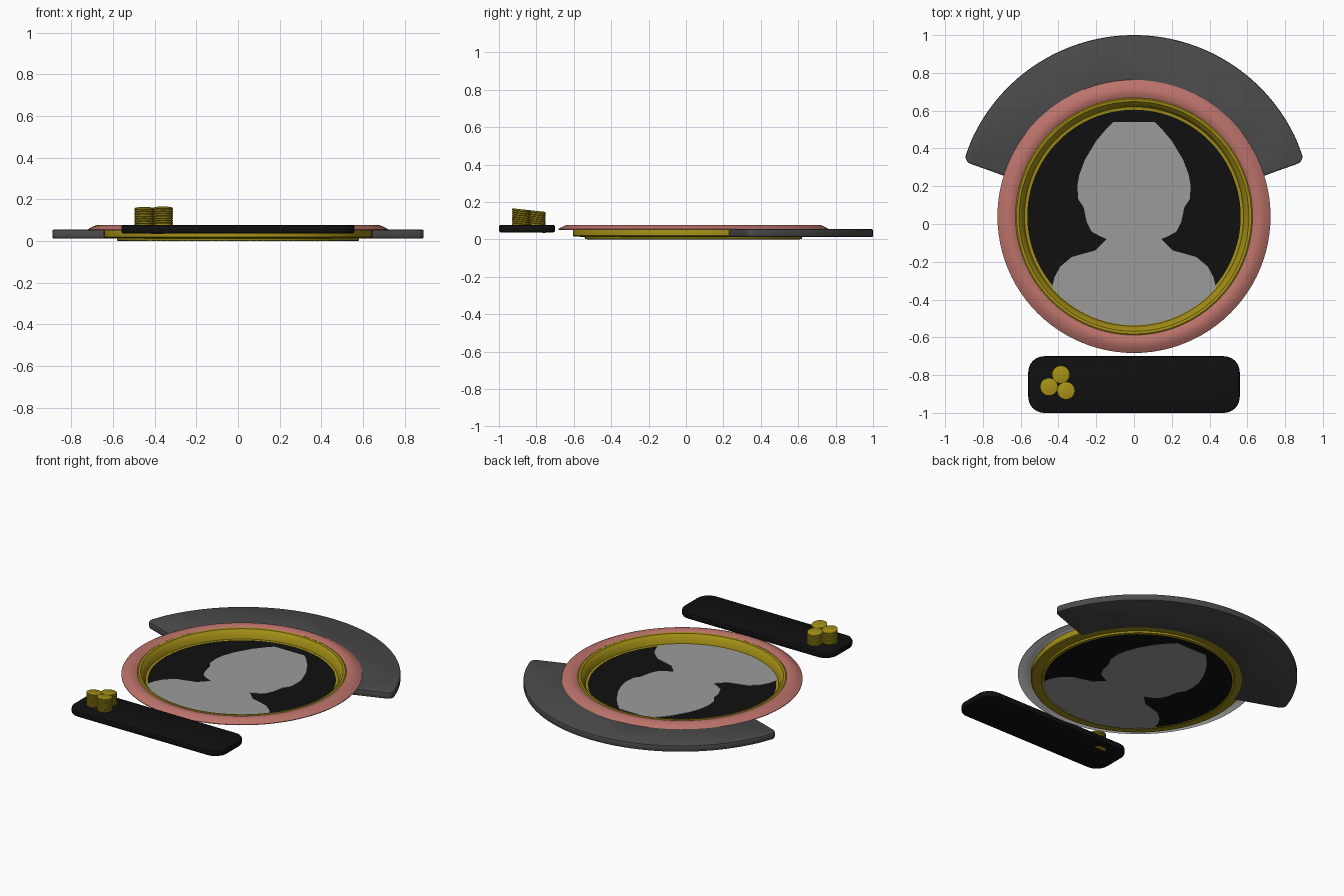
import bpy, bmesh, math
from mathutils import Vector

if "Cube" in bpy.data.objects:
    bpy.data.objects.remove(bpy.data.objects["Cube"])


def material(name, r, g, b):
    m = bpy.data.materials.new(name)
    m.diffuse_color = (r, g, b, 1)
    m.use_nodes = True
    m.node_tree.nodes["Principled BSDF"].inputs["Base Color"].default_value = m.diffuse_color
    return m


BLACK = material("black", 0.005, 0.005, 0.005)
CHARCOAL = material("charcoal", 0.07, 0.07, 0.07)
GREY = material("grey", 0.33, 0.33, 0.33)
PALE = material("pale_grey", 0.75, 0.75, 0.75)
PINK = material("dusty_pink", 0.50, 0.17, 0.145)
GOLD = material("gold", 0.36, 0.27, 0.008)
CY = 0.04  # centre of the round frame on y


def finish(name, bm, mats, angle=35):
    bmesh.ops.recalc_face_normals(bm, faces=bm.faces)
    me = bpy.data.meshes.new(name)
    bm.to_mesh(me)
    bm.free()
    ob = bpy.data.objects.new(name, me)
    bpy.context.collection.objects.link(ob)
    for m in mats:
        me.materials.append(m)
    bpy.ops.object.select_all(action='DESELECT')
    ob.select_set(True)
    bpy.context.view_layer.objects.active = ob
    bpy.ops.object.shade_smooth_by_angle(angle=math.radians(angle))
    return ob


def lathe(name, profile, centre, mats, n=96, closed=True, under=()):
    """Revolve (radius, z) points; profile segments listed in `under` get material 1."""
    bm = bmesh.new()
    rings = []
    for r, z in profile:
        rings.append([bm.verts.new((centre[0] + r * math.cos(2 * math.pi * i / n),
                                    centre[1] + r * math.sin(2 * math.pi * i / n), z))
                      for i in range(n)])
    for k in range(len(rings) if closed else len(rings) - 1):
        a, b = rings[k], rings[(k + 1) % len(rings)]
        for i in range(n):
            j = (i + 1) % n
            f = bm.faces.new((a[i], a[j], b[j], b[i]))
            f.material_index = 1 if k in under else 0
    if not closed:
        bm.faces.new(rings[0])
        bm.faces.new(rings[-1])
    return finish(name, bm, mats)


def slab(name, outline, z0, z1, mat, bevel=0.0, round_corners=(), radius=0.0):
    """Extruded outline with optional rounded corners and softened rims."""
    bm = bmesh.new()
    vs = [bm.verts.new((x, y, z0)) for x, y in outline]
    bm.faces.new(vs)
    if round_corners:
        bmesh.ops.bevel(bm, geom=[vs[i] for i in round_corners], offset=radius,
                        segments=8, profile=0.5, affect='VERTICES')
    face = bm.faces[:][0]
    res = bmesh.ops.extrude_face_region(bm, geom=[face])
    top = [v for v in res['geom'] if isinstance(v, bmesh.types.BMVert)]
    bmesh.ops.translate(bm, verts=top, vec=Vector((0, 0, z1 - z0)))
    if bevel:
        rim = [e for e in bm.edges if abs(e.verts[0].co.z - e.verts[1].co.z) < 1e-5]
        bmesh.ops.bevel(bm, geom=rim, offset=bevel, segments=2, profile=0.5, affect='EDGES')
    return finish(name, bm, [mat])


# Gold dish rim
lathe("gold_rim", [(0.565, 0.0), (0.58, 0.002), (0.582, 0.013), (0.64, 0.015), (0.645, 0.02),
                   (0.645, 0.05), (0.637, 0.064), (0.622, 0.072), (0.608, 0.070),
                   (0.598, 0.058), (0.59, 0.05), (0.58, 0.015), (0.565, 0.013)],
      (0, CY), [GOLD])

# Pink domed ring: thin shell with a pale underside
top = []
for i in range(13):
    t = i / 12
    r = 0.723 - 0.098 * t
    z = 0.055 + 0.023 * math.sin(math.pi * 0.82 * t)
    top.append((r, z))
under = [(r, z - 0.004) for r, z in reversed(top)]
lathe("pink_ring", top + under, (0, CY), [PINK, PALE], under=range(len(top), 2 * len(top) - 1))

# Black portrait disc
lathe("portrait_disc", [(0.579, 0.003), (0.579, 0.012)], (0, CY), [BLACK], closed=False)

# Grey head-and-shoulders silhouette, half outline mirrored, base follows the disc
half = [(0.11, 0.54), (0.15, 0.50), (0.20, 0.44), (0.26, 0.34), (0.29, 0.26), (0.30, 0.20),
        (0.295, 0.13), (0.267, 0.09), (0.25, 0.01), (0.225, -0.04), (0.18, -0.065),
        (0.145, -0.08), (0.17, -0.105), (0.205, -0.14), (0.26, -0.155), (0.33, -0.175),
        (0.39, -0.225), (0.42, -0.28), (0.435, -0.34)]
R = 0.577
a0 = math.atan2(-0.38, 0.435)
a1 = -math.pi - a0
arc = [(R * math.cos(a0 + (a1 - a0) * i / 32), CY + R * math.sin(a0 + (a1 - a0) * i / 32))
       for i in range(1, 32)]
outline = half + arc + [(-x, y) for x, y in reversed(half)]
slab("silhouette_front", outline, 0.0125, 0.0145, GREY)
slab("silhouette_back", outline, 0.0005, 0.0025, GREY)

# Charcoal crescent behind the ring
N = 64
lo, hi = math.radians(17), math.radians(163)
angles = [lo + (hi - lo) * i / N for i in range(N + 1)]
# the arc points beside each outer corner are dropped so the corners can round freely
outer_angles = [a for i, a in enumerate(angles) if i in (0, N) or 2 < i < N - 2]
outer = [(0.944 * math.cos(a), 0.056 + 0.944 * math.sin(a)) for a in outer_angles]
inner = [(0.62 * math.cos(a), CY + 0.62 * math.sin(a)) for a in reversed(angles)]
slab("crescent", outer + inner, 0.012, 0.055, CHARCOAL, bevel=0.008,
     round_corners=(0, len(outer) - 1), radius=0.04)

# Black name bar in front
bar = [(-0.56, -1.0), (0.56, -1.0), (0.56, -0.70), (-0.56, -0.70)]
slab("bar", bar, 0.037, 0.077, BLACK, bevel=0.01, round_corners=range(4), radius=0.085)

# Three stacks of thin gold coins, all lying on a slight slope
COINS, H, BASE = 10, 0.113, 0.034
for k, (x, y) in enumerate([(-0.387, -0.797), (-0.45, -0.862), (-0.36, -0.882)]):
    profile = []
    for c in range(COINS):
        z = BASE + H * c / COINS
        t = H / COINS
        profile += [(0.043, z), (0.047, z + 0.2 * t), (0.047, z + 0.8 * t)]
    profile.append((0.043, BASE + H))
    ob = lathe("coin_stack_%d" % (k + 1), profile, (x, y), [GOLD], n=32, closed=False)
    for v in ob.data.vertices:
        v.co.z -= 0.11 * (v.co.y + 0.755)
